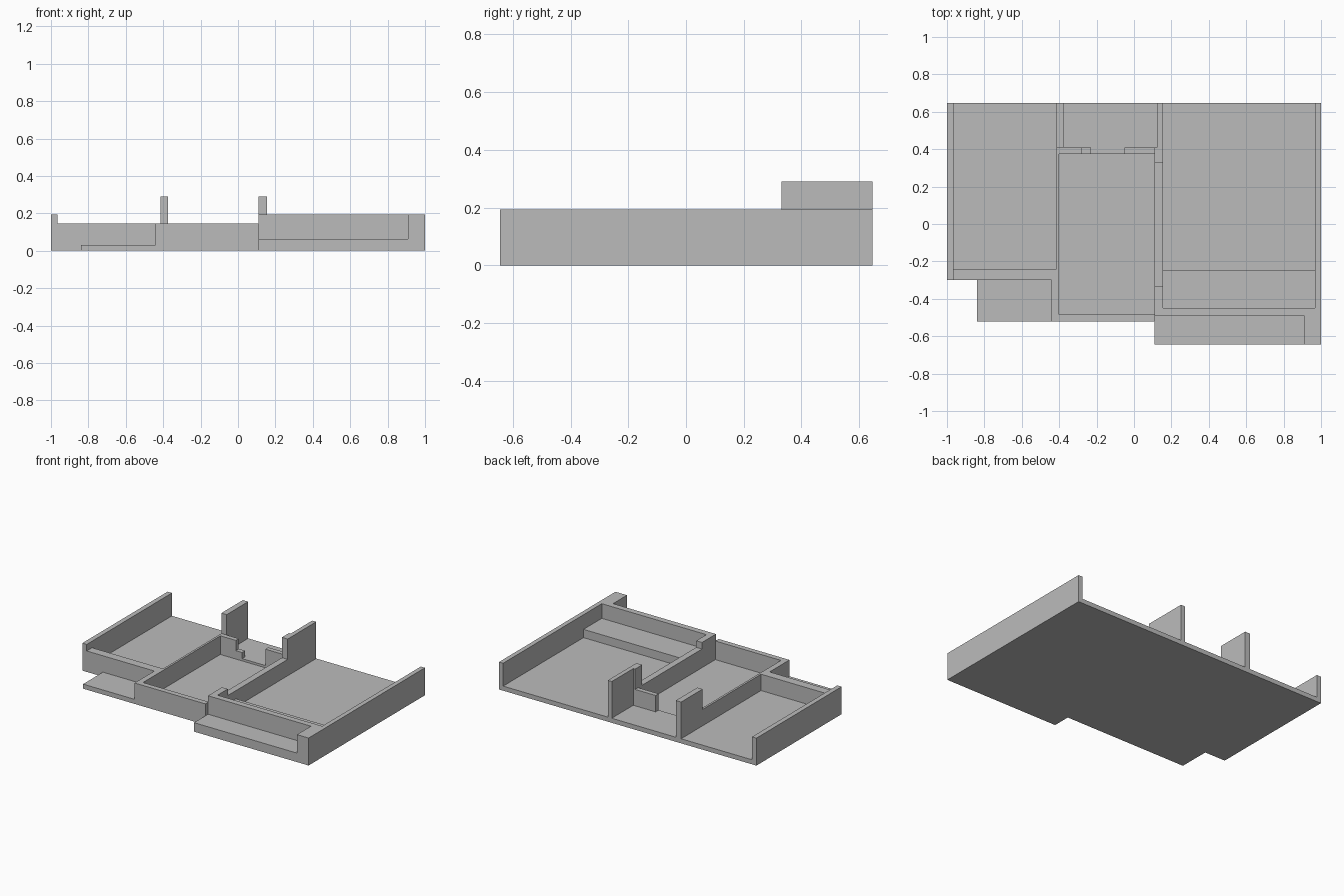
import bpy
import bmesh

cube = bpy.data.objects.get("Cube")
if cube:
    bpy.data.objects.remove(cube)

grey = bpy.data.materials.new("plain grey")
grey.use_nodes = True
colour = (0.5, 0.5, 0.5, 1)
grey.diffuse_color = colour
grey.node_tree.nodes["Principled BSDF"].inputs["Base Color"].default_value = colour

# Shared levels and lines of the floor plan
BASE, FLOOR, BENCH = 0.016, 0.032, 0.09
LOW, HIGH, TALL = 0.147, 0.193, 0.29
BACK, FRONT = 0.647, -0.645
HALL_L, HALL_R = -0.40, 0.11      # inner faces of the middle room
WALL_L, WALL_R = -0.415, 0.155    # outer faces of its walls
CROSS_F, CROSS_B = 0.375, 0.408   # cross wall depth


def prism(name, outline, bottom, top):
    """Extrude a plan outline between two heights."""
    bm = bmesh.new()
    face = bm.faces.new([bm.verts.new((x, y, bottom)) for x, y in outline])
    side = bmesh.ops.extrude_face_region(bm, geom=[face])["geom"]
    verts = [v for v in side if isinstance(v, bmesh.types.BMVert)]
    bmesh.ops.translate(bm, verts=verts, vec=(0, 0, top - bottom))
    bmesh.ops.recalc_face_normals(bm, faces=bm.faces)
    mesh = bpy.data.meshes.new(name)
    bm.to_mesh(mesh)
    bm.free()
    mesh.materials.append(grey)
    obj = bpy.data.objects.new(name, mesh)
    bpy.context.collection.objects.link(obj)
    return obj


def block(name, x0, x1, y0, y1, top, bottom=BASE):
    return prism(name, [(x0, y0), (x1, y0), (x1, y1), (x0, y1)], bottom, top)


# Stepped ground slab
prism("ground_slab", [
    (-1, BACK), (-1, -0.30), (-0.84, -0.30), (-0.84, -0.52), (HALL_R, -0.52),
    (HALL_R, FRONT), (1, FRONT), (1, BACK)], 0, BASE)

# Raised floors around the sunken middle room
block("right_room_floor", -1, WALL_L, -0.30, BACK, FLOOR)
block("left_room_floor", WALL_R, 1, -0.49, BACK, FLOOR)
block("back_hall_floor", WALL_L, WALL_R, CROSS_F, BACK, FLOOR)
block("front_step", -0.84, -0.44, -0.52, -0.30, FLOOR)

# Right room walls
block("right_outer_wall", -1, -0.966, -0.30, BACK, HIGH)
block("right_front_wall", -0.966, -0.44, -0.30, -0.24, LOW)

# Middle room walls
prism("middle_corner_wall", [
    (-0.44, -0.52), (HALL_R, -0.52), (HALL_R, -0.483), (HALL_L, -0.483),
    (HALL_L, CROSS_F), (WALL_L, CROSS_F), (WALL_L, -0.24), (-0.44, -0.24)],
    BASE, LOW)
block("middle_side_wall", HALL_R, WALL_R, -0.335, 0.33, LOW)
block("middle_side_wall_front", HALL_R, WALL_R, -0.49, -0.335, HIGH)
block("cross_wall_right", WALL_L, -0.28, CROSS_F, CROSS_B, LOW)
block("cross_wall_sill", -0.28, -0.23, CROSS_F, CROSS_B, 0.075)
block("cross_wall_left", -0.05, HALL_R, CROSS_F, CROSS_B, LOW)

# Tall walls beside the back hall
block("tall_wall_right", WALL_L, -0.374, CROSS_B, BACK, TALL)
prism("tall_wall_left", [
    (HALL_R, 0.33), (WALL_R, 0.33), (WALL_R, BACK), (0.124, BACK),
    (0.124, CROSS_B), (HALL_R, CROSS_B)], BASE, TALL)

# Left room walls, bench and front porch
block("left_outer_wall", 0.968, 1, -0.49, BACK, HIGH)
block("left_front_wall", WALL_R, 0.968, -0.49, -0.448, HIGH)
block("room_bench", WALL_R, 0.968, -0.448, -0.245, BENCH)
block("porch_ledge", HALL_R, 0.91, FRONT, -0.49, 0.063)
block("porch_pillar", 0.91, 1, FRONT, -0.49, HIGH)
